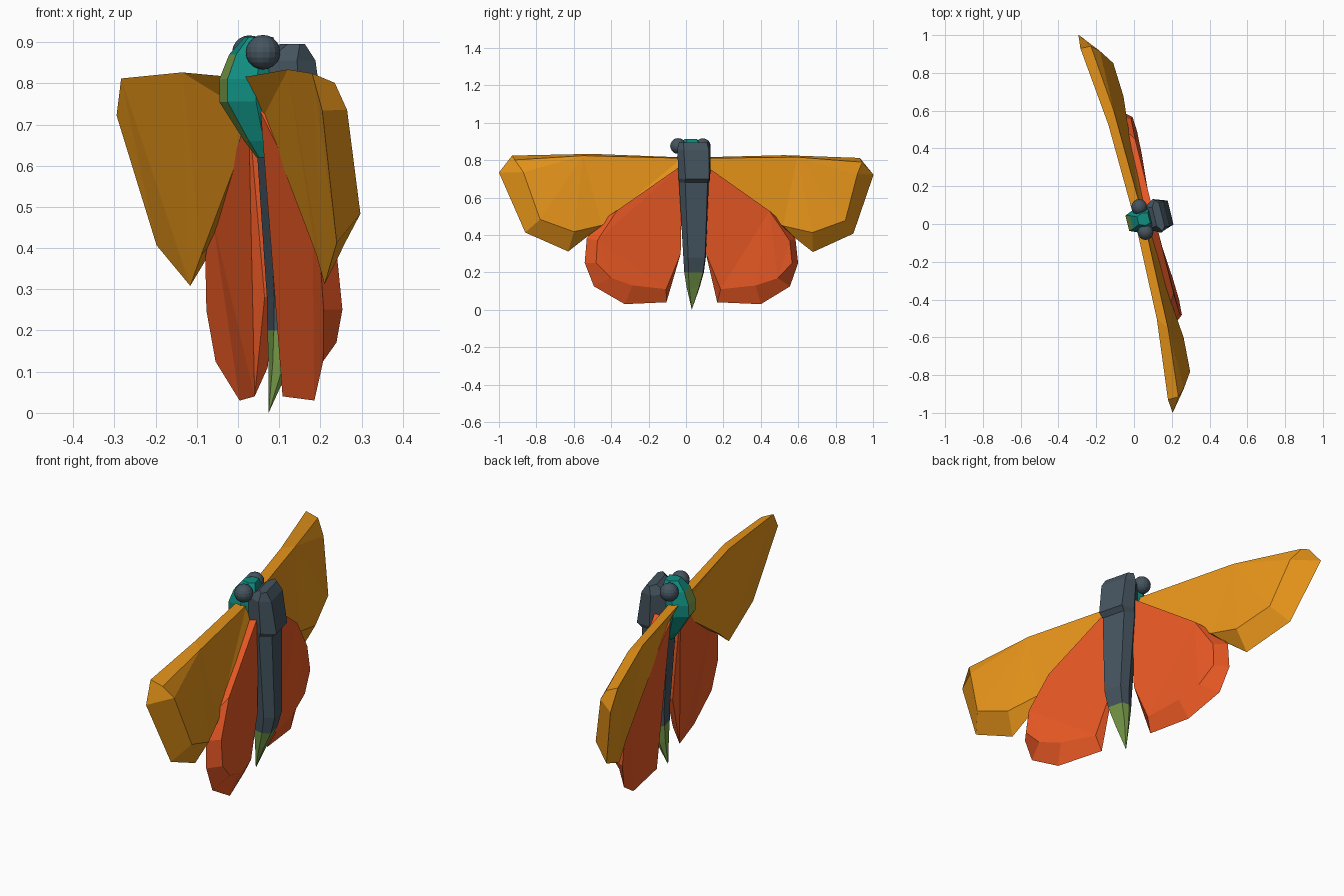
import bpy, bmesh, math
from mathutils import Vector

if "Cube" in bpy.data.objects:
    bpy.data.objects.remove(bpy.data.objects["Cube"])

YAW = math.radians(14)          # whole insect is turned about z
C, S = math.cos(YAW), math.sin(YAW)


def place(w, n, z):
    """w = sideways (left wing +), n = towards the back, z = height."""
    return Vector((0.05 + C * n - S * w, 0.025 + S * n + C * w, z - 0.008 * w * z))


def material(name, rgb):
    m = bpy.data.materials.new(name)
    m.diffuse_color = (*rgb, 1)
    m.use_nodes = True
    m.node_tree.nodes["Principled BSDF"].inputs["Base Color"].default_value = m.diffuse_color
    return m


ORANGE = material("orange", (0.80, 0.30, 0.01))
RED = material("red", (0.82, 0.10, 0.018))
SLATE = material("slate", (0.06, 0.09, 0.115))
TEAL = material("teal", (0.005, 0.27, 0.22))
GREEN = material("green", (0.19, 0.34, 0.07))


def finish(name, bm, *mats):
    bmesh.ops.triangulate(bm, faces=[f for f in bm.faces if len(f.verts) > 4])
    bmesh.ops.recalc_face_normals(bm, faces=bm.faces)
    me = bpy.data.meshes.new(name)
    bm.to_mesh(me)
    bm.free()
    for m in mats:
        me.materials.append(m)
    ob = bpy.data.objects.new(name, me)
    bpy.context.collection.objects.link(ob)
    return ob


def wing(name, belly, back, mat):
    """Two matching outlines joined by a rim, made for both sides."""
    for side, sign in (("left", 1), ("right", -1)):
        bm = bmesh.new()
        a = [bm.verts.new(place(sign * w, n, z)) for w, n, z in belly]
        b = [bm.verts.new(place(sign * w, n, z)) for w, n, z in back]
        bm.faces.new(a)
        bm.faces.new(b[::-1])
        for i in range(len(a)):
            j = (i + 1) % len(a)
            bm.faces.new((a[i], b[i], b[j], a[j]))
        finish(f"{side}_{name}", bm, mat)


def loft(name, rings, mats, tip=None, belly_mat=0):
    """Six-sided sections (z, belly n, back n, half width), optional pointed end."""
    bm = bmesh.new()
    loops = []
    for z, nf, nb, h in rings:
        nm = nf + 0.55 * (nb - nf)
        sec = [(-.6 * h, nf), (.6 * h, nf), (h, nm), (.75 * h, nb), (-.75 * h, nb), (-h, nm)]
        loops.append([bm.verts.new(place(w, n, z)) for w, n in sec])
    for k, (a, b) in enumerate(zip(loops, loops[1:])):
        for i in range(6):
            j = (i + 1) % 6
            f = bm.faces.new((a[i], a[j], b[j], b[i]))
            if i == 0 and k > 0:
                f.material_index = belly_mat
    bm.faces.new(loops[0])
    if tip:
        t = bm.verts.new(place(*tip))
        for i in range(6):
            bm.faces.new((loops[-1][i], loops[-1][(i + 1) % 6], t))
    else:
        bm.faces.new(loops[-1][::-1])
    finish(name, bm, *mats)


# Forewings
wing("forewing",
     [(.05, -.047, .815), (.53, -.059, .83), (.958, -.105, .818), (1.032, -.098, .728),
      (.904, -.03, .41), (.674, -.003, .31), (.576, 0, .385), (.05, 0, .72)],
     [(.05, 0, .81), (.59, -.013, .82), (.957, -.048, .795), (.92, -.008, .73),
      (.841, .045, .48), (.657, .055, .415), (.5, .04, .45), (.05, .04, .70)], ORANGE)

# Hindwings
wing("hindwing",
     [(.06, -.01, .73), (.5, .01, .47), (.575, .01, .38), (.588, .016, .25),
      (.54, .027, .125), (.375, .046, .03), (.14, .025, .04), (.08, .035, .28)],
     [(.06, .06, .775), (.42, .06, .53), (.53, .065, .37), (.54, .075, .25),
      (.46, .08, .17), (.34, .075, .13), (.15, .06, .11), (.07, .06, .30)], RED)

# Body and tail tip
loft("body", [(.895, .06, .10, .085), (.855, .01, .125, .092), (.70, 0, .148, .087),
              (.68, .005, .125, .082), (.28, .03, .132, .062), (.20, .03, .112, .054)], [SLATE])
loft("tail_tip", [(.20, .03, .112, .054), (.12, .03, .075, .036)], [GREEN], tip=(0, .025, 0))

# Head and chest on the belly side
loft("head", [(.912, -.03, .03, .035), (.87, -.065, .04, .06), (.81, -.088, .03, .07),
              (.755, -.088, .03, .068), (.66, -.03, .03, .04), (.62, -.002, .03, .02)],
     [TEAL, GREEN], belly_mat=1)

# Eyes
for side, sign in (("left", 1), ("right", -1)):
    bm = bmesh.new()
    bmesh.ops.create_uvsphere(bm, u_segments=16, v_segments=10, radius=0.042)
    bmesh.ops.translate(bm, verts=bm.verts, vec=place(sign * .068, -.006, .875))
    finish(f"{side}_eye", bm, SLATE)
